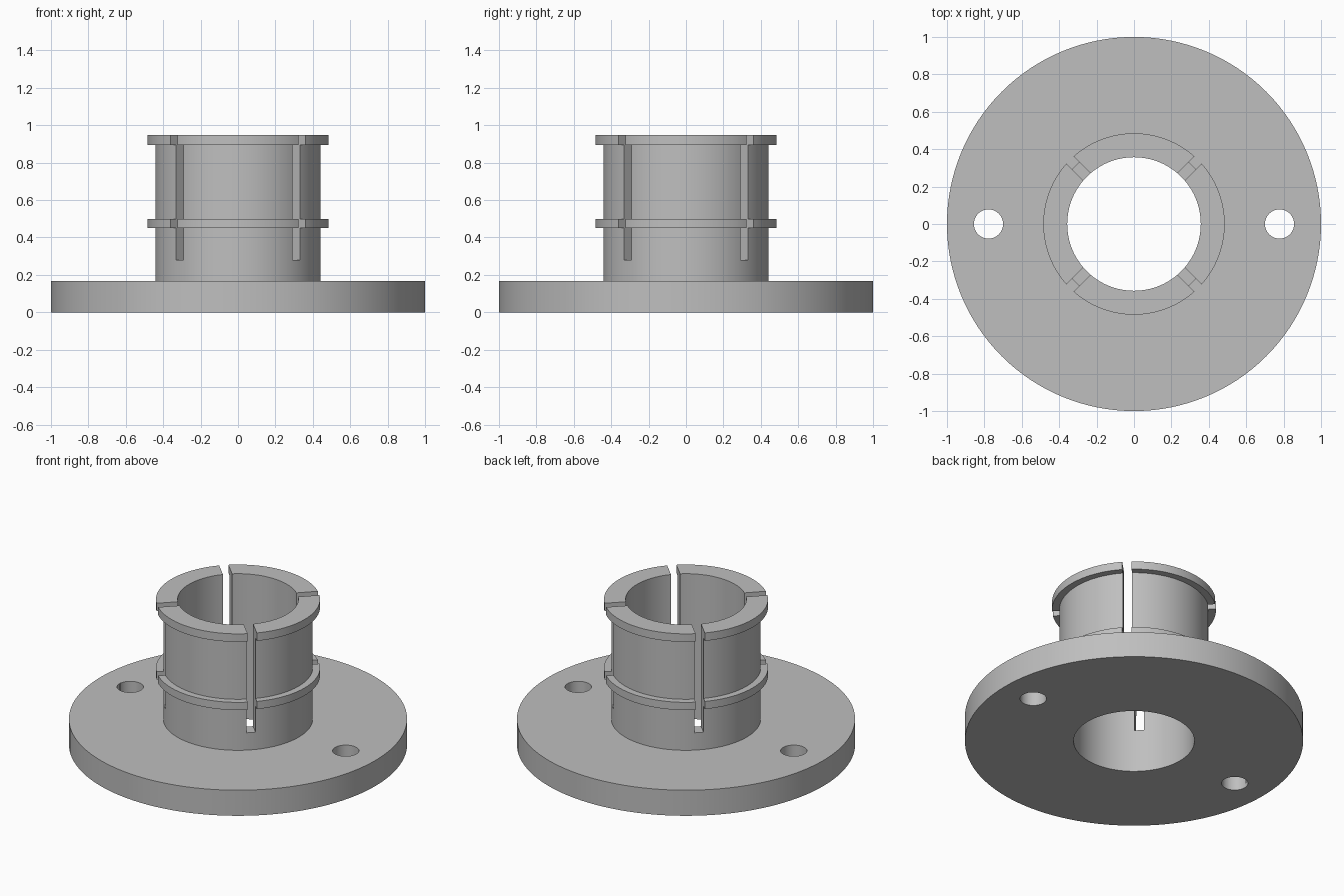
import bpy
import bmesh
import math
from mathutils import Matrix

old = bpy.data.objects.get("Cube")
if old:
    bpy.data.objects.remove(old, do_unlink=True)

SEGMENTS = 128
BORE, TUBE, COLLAR = 0.357, 0.442, 0.485
FLANGE_TOP, TOP = 0.167, 0.947

grey = bpy.data.materials.new("plain grey")
grey.use_nodes = True
colour = (0.52, 0.52, 0.52, 1)
grey.diffuse_color = colour
grey.node_tree.nodes["Principled BSDF"].inputs["Base Color"].default_value = colour


def add_object(name, bm):
    bmesh.ops.recalc_face_normals(bm, faces=bm.faces)
    mesh = bpy.data.meshes.new(name)
    bm.to_mesh(mesh)
    bm.free()
    mesh.materials.append(grey)
    obj = bpy.data.objects.new(name, mesh)
    bpy.context.collection.objects.link(obj)
    return obj


def lathe(name, profile):
    """Revolve a closed (radius, height) outline about the z axis."""
    bm = bmesh.new()
    rings = []
    for i in range(SEGMENTS):
        a = math.tau * i / SEGMENTS
        rings.append([bm.verts.new((r * math.cos(a), r * math.sin(a), z)) for r, z in profile])
    for i, ring in enumerate(rings):
        following = rings[(i + 1) % SEGMENTS]
        for j in range(len(profile)):
            k = (j + 1) % len(profile)
            bm.faces.new((ring[j], following[j], following[k], ring[k]))
    return add_object(name, bm)


def cut(target, cutter):
    cutter.hide_render = True
    mod = target.modifiers.new(cutter.name, "BOOLEAN")
    mod.object = cutter
    mod.solver = "EXACT"
    bpy.context.view_layer.objects.active = target
    bpy.ops.object.modifier_apply(modifier=mod.name)
    bpy.data.objects.remove(cutter, do_unlink=True)


# Flange, tube and two collars turned as one solid
body = lathe("flanged_sleeve", [
    (BORE, 0), (1, 0), (1, FLANGE_TOP), (TUBE, FLANGE_TOP),
    (TUBE, 0.45), (COLLAR, 0.45), (COLLAR, 0.5), (TUBE, 0.5),
    (TUBE, 0.895), (COLLAR, 0.895), (COLLAR, TOP), (BORE, TOP),
])

# Two bolt holes through the flange
for side in (-1, 1):
    bm = bmesh.new()
    bmesh.ops.create_cone(bm, cap_ends=True, segments=48, radius1=0.078, radius2=0.078,
                          depth=1, matrix=Matrix.Translation((side * 0.778, 0, 0)))
    cut(body, add_object("bolt_hole_cutter", bm))

# Four diagonal slots dividing the sleeve into fingers
SLOT_BOTTOM, SLOT_WIDTH = 0.28, 0.055
for i in range(4):
    bm = bmesh.new()
    bmesh.ops.create_cube(bm, size=1)
    bmesh.ops.scale(bm, vec=(0.4, SLOT_WIDTH, 1), verts=bm.verts)
    bmesh.ops.translate(bm, vec=(0.42, 0, SLOT_BOTTOM + 0.5), verts=bm.verts)
    bmesh.ops.rotate(bm, matrix=Matrix.Rotation(math.pi / 4 + i * math.pi / 2, 3, "Z"),
                     verts=bm.verts)
    cut(body, add_object("slot_cutter", bm))

# Smooth round walls with crisp machined edges
bpy.ops.object.select_all(action="DESELECT")
body.select_set(True)
bpy.context.view_layer.objects.active = body
bpy.ops.object.shade_smooth_by_angle(angle=math.radians(30))
